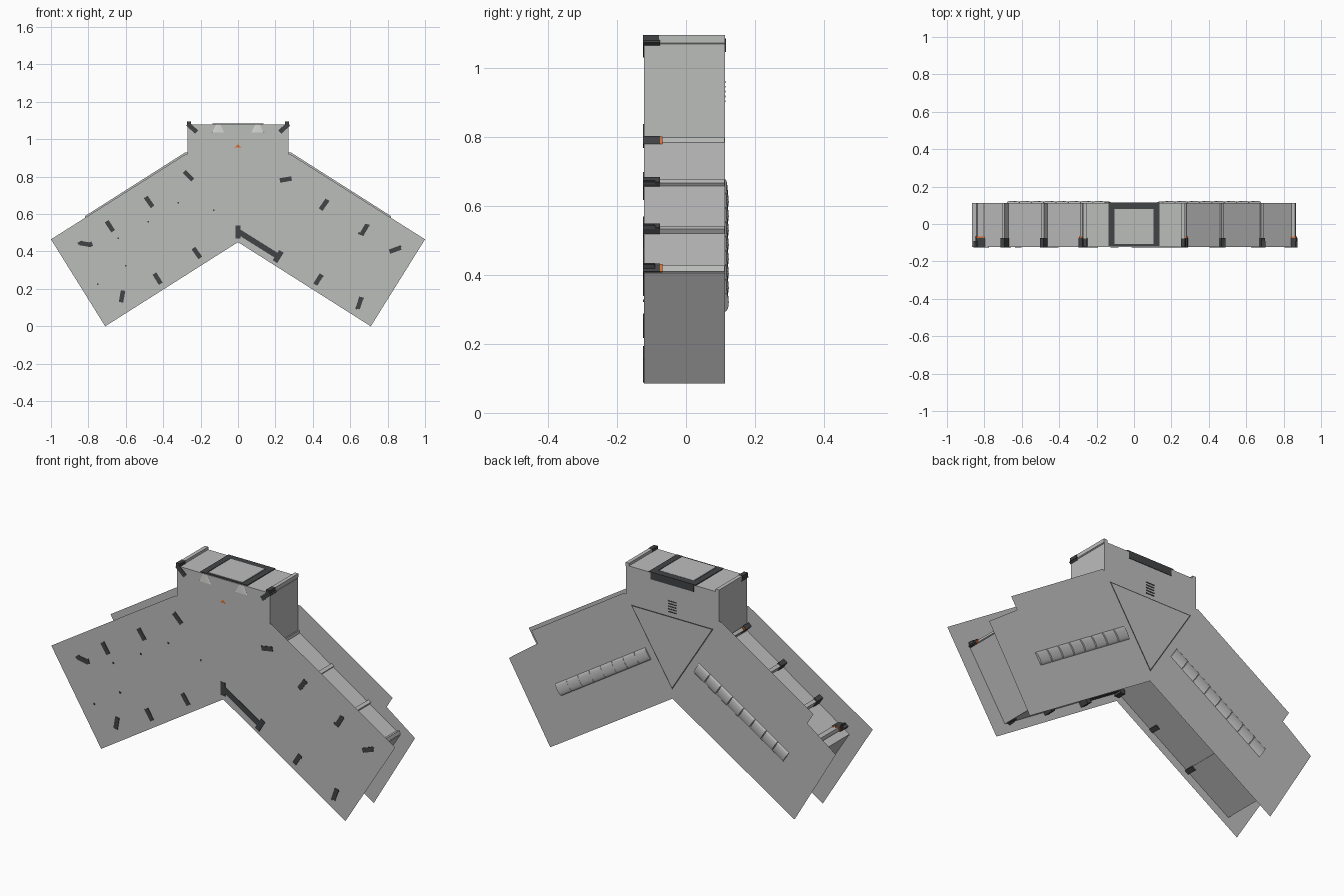
import bpy, bmesh, math
from mathutils import Vector

if "Cube" in bpy.data.objects:
    bpy.data.objects.remove(bpy.data.objects["Cube"])

def mat(name, c):
    m = bpy.data.materials.new(name)
    m.diffuse_color = (*c, 1)
    m.use_nodes = True
    m.node_tree.nodes["Principled BSDF"].inputs["Base Color"].default_value = m.diffuse_color
    return m

GRAY = mat("panel_gray", (0.50, 0.51, 0.50))
DARK = mat("dark_clip", (0.055, 0.057, 0.06))
ORANGE = mat("orange_mark", (0.75, 0.16, 0.03))
PALE = mat("pale_lamp", (0.66, 0.66, 0.64))
YF, YB = -0.122, 0.113   # front and back sheet positions

def add(name, verts, faces, material, smooth=False):
    me = bpy.data.meshes.new(name)
    me.from_pydata([tuple(v) for v in verts], [], faces)
    me.materials.append(material)
    for p in me.polygons:
        p.use_smooth = smooth
    ob = bpy.data.objects.new(name, me)
    bpy.context.collection.objects.link(ob)
    return ob

def sheet(name, pts, y, material):
    # flat outline facing away from the middle
    area = sum(a[0] * b[1] - b[0] * a[1] for a, b in zip(pts, pts[1:] + pts[:1]))
    if (area > 0) != (y < 0):
        pts = pts[::-1]
    return add(name, [(x, y, z) for x, z in pts], [list(range(len(pts)))], material)

def box(name, x, z, length, width, angle, y0, y1, material):
    # bar running along y, its section turned by angle in the front plane
    c, s = math.cos(math.radians(angle)), math.sin(math.radians(angle))
    v = []
    for y in (y0, y1):
        for a, b in ((-1, -1), (1, -1), (1, 1), (-1, 1)):
            u, w = a * length / 2, b * width / 2
            v.append((x + u * c - w * s, y, z + u * s + w * c))
    f = [(0, 1, 2, 3), (7, 6, 5, 4)] + [(i, i + 4, (i + 1) % 4 + 4, (i + 1) % 4) for i in range(4)]
    return add(name, v, f, material)

def mirrored(half):
    # closed outline from its right half, listed from bottom centre upward
    return half + [(-x, z) for x, z in reversed(half) if x > 0]

# front and back sheets
sheet("front_panel", mirrored([(0, .45), (.71, 0), (1, .465), (.28, .92), (.27, .92), (.27, 1.08)]), YF, GRAY)
sheet("back_panel", mirrored([(0, .45), (.71, .005), (.95, .41), (.785, .53), (.82, .588),
                              (.285, .928), (.27, .928), (.27, 1.08)]), YB, GRAY)

# inset walls joining the sheets
ring = mirrored([(0, .5), (.66, .085), (.865, .405), (.27, .79), (.27, 1.08)])
n = len(ring)
add("side_walls", [(x, YF, z) for x, z in ring] + [(x, YB, z) for x, z in ring],
    [(i, (i + 1) % n, (i + 1) % n + n, i + n) for i in range(n)][::1], GRAY)

# triangular centre covers
tri = [(0, .51), (.23, .875), (-.23, .875)]
big = [(0, .498), (.241, .881), (-.241, .881)]
sheet("back_cover_seam", big, YB + .0015, DARK)
sheet("back_cover", tri, YB + .003, GRAY)
sheet("front_cover", tri, YF - .0012, GRAY)

# arched tile chains on the back of each wing
for side in (1, -1):
    a, b = Vector((.14 * side, 0, .65)), Vector((.665 * side, 0, .318))
    d = (b - a).normalized()
    w = Vector((-d.z, 0, d.x))
    step = (b - a).length / 8
    for k in range(8):
        v, f, m = [], [], 8
        for t, h in ((0, .007), (.95, .011)):
            for j in range(m + 1):
                ang = math.pi * j / m
                p = a + d * step * (k + t) + w * (-.032 * math.cos(ang))
                p.y = YB + h * math.sin(ang)
                v.append(p)
        for j in range(m):
            q = (j, j + 1, j + m + 2, j + m + 1)
            f.append(q if side > 0 else q[::-1])
        f.append(tuple(range(m, -1, -1)))
        f.append(tuple(range(m + 1, 2 * m + 2)))
        ob = add("back_tile", v, f, GRAY, True)
        bm = bmesh.new()
        bm.from_mesh(ob.data)
        bmesh.ops.recalc_face_normals(bm, faces=bm.faces)
        for face in bm.faces:
            face.smooth = len(face.verts) == 4
        bm.to_mesh(ob.data)
        bm.free()

# clips around the walls: dark front end, gray rib behind (x, z, angle)
clips = [(-.265, .805, -45), (-.475, .665, -55), (-.685, .535, -57), (-.62, .16, 80),
         (-.43, .255, -58), (-.22, .392, -55), (.255, .785, 10), (.46, .65, 55),
         (.675, .515, 60), (.43, .25, 58), (.65, .125, 72), (-.815, .44, -10), (.84, .41, 20),
         (-.245, 1.06, -42), (.247, 1.06, 42)]
for x, z, ang in clips:
    box("clip_front", x, z, .064, .024, ang, -.125, -.075, DARK)
    box("clip_rib", x, z, .05, .018, ang, -.075, YB - .002, GRAY)
# small hooks on the outer clips
for x, z, ang in [(-.785, .44, -70), (-.845, .447, 30), (.865, .42, 70), (.64, .1, 30),
                  (.66, .15, -10), (.475, .67, -15), (.69, .54, -10), (.655, .495, -20), (.445, .27, -20)]:
    box("clip_hook", x, z, .025, .012, ang, -.125, -.09, DARK)

# long latch bar beneath the centre
box("centre_post", 0, .505, .026, .07, 0, -.125, -.08, DARK)
box("latch_bar", .105, .442, .24, .03, -32, -.125, -.08, DARK)
box("latch_end", .215, .373, .028, .065, -32, -.125, -.075, DARK)

# hatch frame on the top of the head, folded over the back edge
def slab(name, x0, x1, y0, y1, z0, z1, material):
    return box(name, (x0 + x1) / 2, (z0 + z1) / 2, x1 - x0, z1 - z0, 0, y0, y1, material)

for s in (-1, 1):
    slab("hatch_side", s * .12 - .016, s * .12 + .016, -.118, .113, 1.079, 1.084, DARK)
slab("hatch_back", -.136, .136, .08, .115, 1.079, 1.084, DARK)
slab("hatch_back_fold", -.125, .125, .112, .1155, 1.045, 1.084, DARK)
slab("hatch_front", -.136, .136, -.118, -.106, 1.079, 1.083, DARK)
slab("hatch_lid", -.1, .1, -.106, .08, 1.079, 1.085, GRAY)

# raised end strips on the top corners of the head
for s in (-1, 1):
    slab("corner_strip", s * .262 - .01, s * .262 + .01, -.122, .113, 1.075, 1.094, GRAY)
    slab("corner_tip", s * .262 - .011, s * .262 + .011, -.124, -.078, 1.074, 1.095, DARK)

# flared lamps at the top of the head front
for s in (-1, 1):
    v, seg = [], 12
    for r, z in ((.012, 1.078), (.034, 1.035)):
        for j in range(seg + 1):
            ang = math.pi * j / seg
            v.append((s * .105 + r * math.cos(ang), YF - .003 * math.sin(ang) * r / .034, z))
    f = [(j, j + 1, j + seg + 2, j + seg + 1) for j in range(seg)]
    add("head_lamp", v, f, PALE, True)

# orange marks
sheet("head_mark", [(-.018, .957), (.018, .957), (0, .973)], YF - .002, ORANGE)
for x, z, ang in [(.255, .785, 10), (.84, .41, 20), (-.265, .805, -45), (-.815, .44, -10)]:
    box("clip_mark", x, z, .06, .022, ang, -.075, -.068, ORANGE)

# vent slats on the back of the head, rivets on the front sheet
for k in range(5):
    slab("vent_slat", -.025, .025, YB, YB + .002, .9 + k * .014, .905 + k * .014, DARK)
for x, z in [(-.32, .66), (-.13, .62), (-.48, .56), (-.64, .47), (-.6, .325), (-.75, .225)]:
    slab("rivet", x - .004, x + .004, YF - .002, YF, z - .004, z + .004, DARK)
